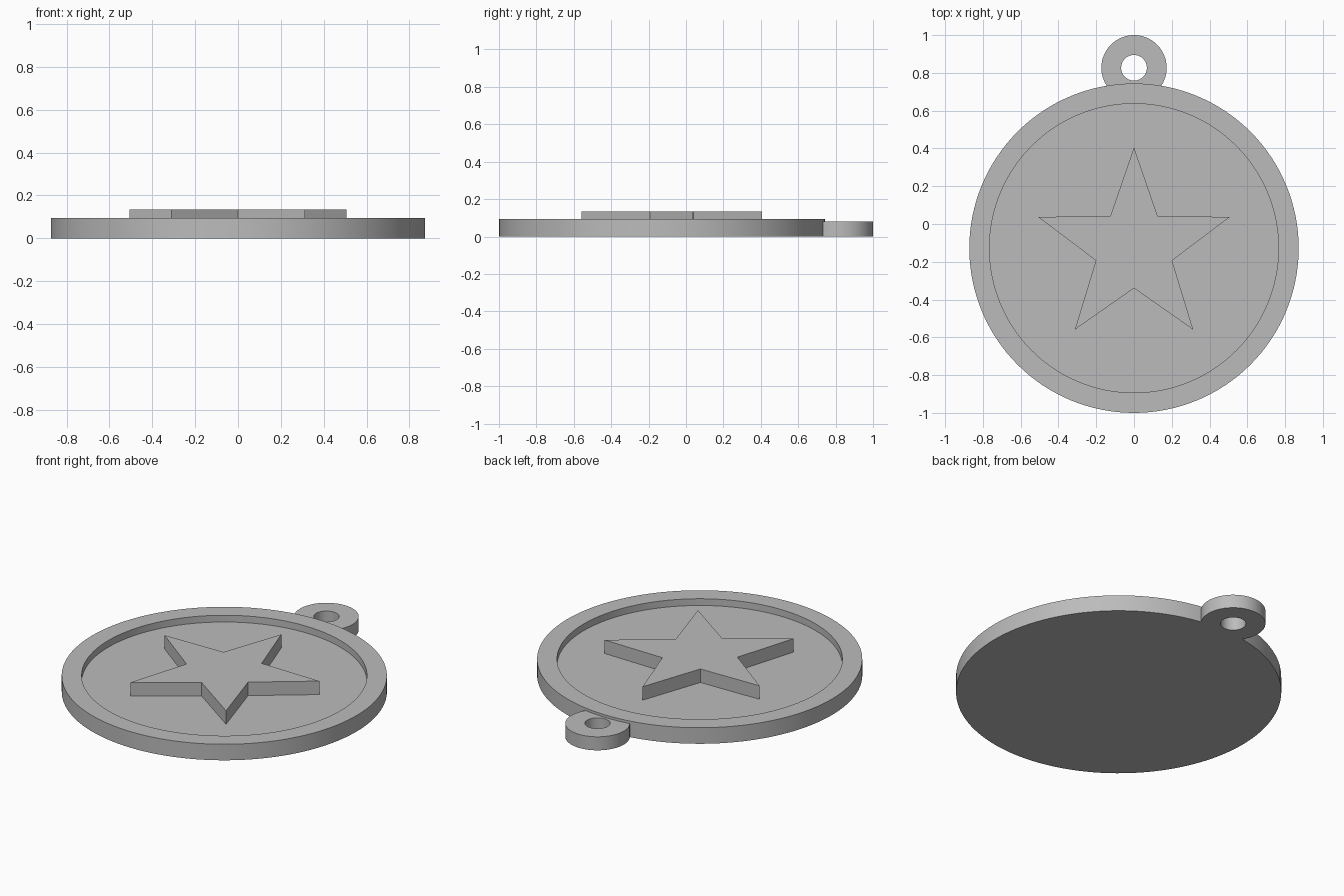
import bpy, bmesh
from math import sin, cos, pi, radians

cube = bpy.data.objects.get("Cube")
if cube:
    bpy.data.objects.remove(cube, do_unlink=True)

metal = bpy.data.materials.new("grey metal")
metal.use_nodes = True
GREY = (0.5, 0.5, 0.5, 1)
metal.diffuse_color = GREY
metal.node_tree.nodes["Principled BSDF"].inputs["Base Color"].default_value = GREY

DISC_Y, DISC_R, FLOOR = -0.128, 0.872, 0.055


def finish(name, bm, y):
    bmesh.ops.recalc_face_normals(bm, faces=bm.faces)
    mesh = bpy.data.meshes.new(name)
    bm.to_mesh(mesh)
    bm.free()
    mesh.materials.append(metal)
    obj = bpy.data.objects.new(name, mesh)
    obj.location.y = y
    bpy.context.collection.objects.link(obj)
    return obj


def activate(obj):
    bpy.ops.object.select_all(action='DESELECT')
    obj.select_set(True)
    bpy.context.view_layer.objects.active = obj


def turned(name, profile, y, segments, closed=False):
    """Turn (radius, z) points about z; cap the ends, or close the profile."""
    bm = bmesh.new()
    angles = [2 * pi * i / segments for i in range(segments)]
    rings = [[bm.verts.new((r * cos(a), r * sin(a), z)) for a in angles]
             for r, z in profile]
    pairs = list(zip(rings, rings[1:]))
    if closed:
        pairs.append((rings[-1], rings[0]))
    else:
        bm.faces.new(rings[0])
        bm.faces.new(rings[-1])
    for low, high in pairs:
        for i in range(segments):
            j = (i + 1) % segments
            bm.faces.new((low[i], low[j], high[j], high[i]))
    return finish(name, bm, y)


# Disc with a raised rim and a sunken floor
disc = turned("medal_disc", [(DISC_R, 0), (DISC_R, 0.095), (0.765, 0.095), (0.765, FLOOR)],
              DISC_Y, 128)

# Hanging loop, trimmed where it meets the disc
loop = turned("hanging_loop", [(0.173, 0), (0.173, 0.08), (0.068, 0.08), (0.068, 0)],
              0.827, 64, closed=True)
cutter = turned("loop_cutter", [(DISC_R, -0.2), (DISC_R, 0.3)], DISC_Y, 128)
cutter.hide_render = True
trim = loop.modifiers.new("trim", 'BOOLEAN')
trim.operation = 'DIFFERENCE'
trim.solver = 'EXACT'
trim.object = cutter
activate(loop)
bpy.ops.object.modifier_apply(modifier=trim.name)
bpy.data.objects.remove(cutter, do_unlink=True)

# Raised five-pointed star
bm = bmesh.new()
points = []
for i in range(10):
    r = 0.212 if i % 2 else 0.533
    a = pi / 2 + i * pi / 5
    points.append(bm.verts.new((r * cos(a), r * sin(a), FLOOR)))
base = bm.faces.new(points)
top = bmesh.ops.extrude_face_region(bm, geom=[base], use_keep_orig=True)
bmesh.ops.translate(bm, vec=(0, 0, 0.135 - FLOOR),
                    verts=[v for v in top["geom"] if isinstance(v, bmesh.types.BMVert)])
finish("raised_star", bm, DISC_Y)

# Smooth round walls with sharp rims
for obj in (disc, loop):
    activate(obj)
    bpy.ops.object.shade_smooth_by_angle(angle=radians(30))
